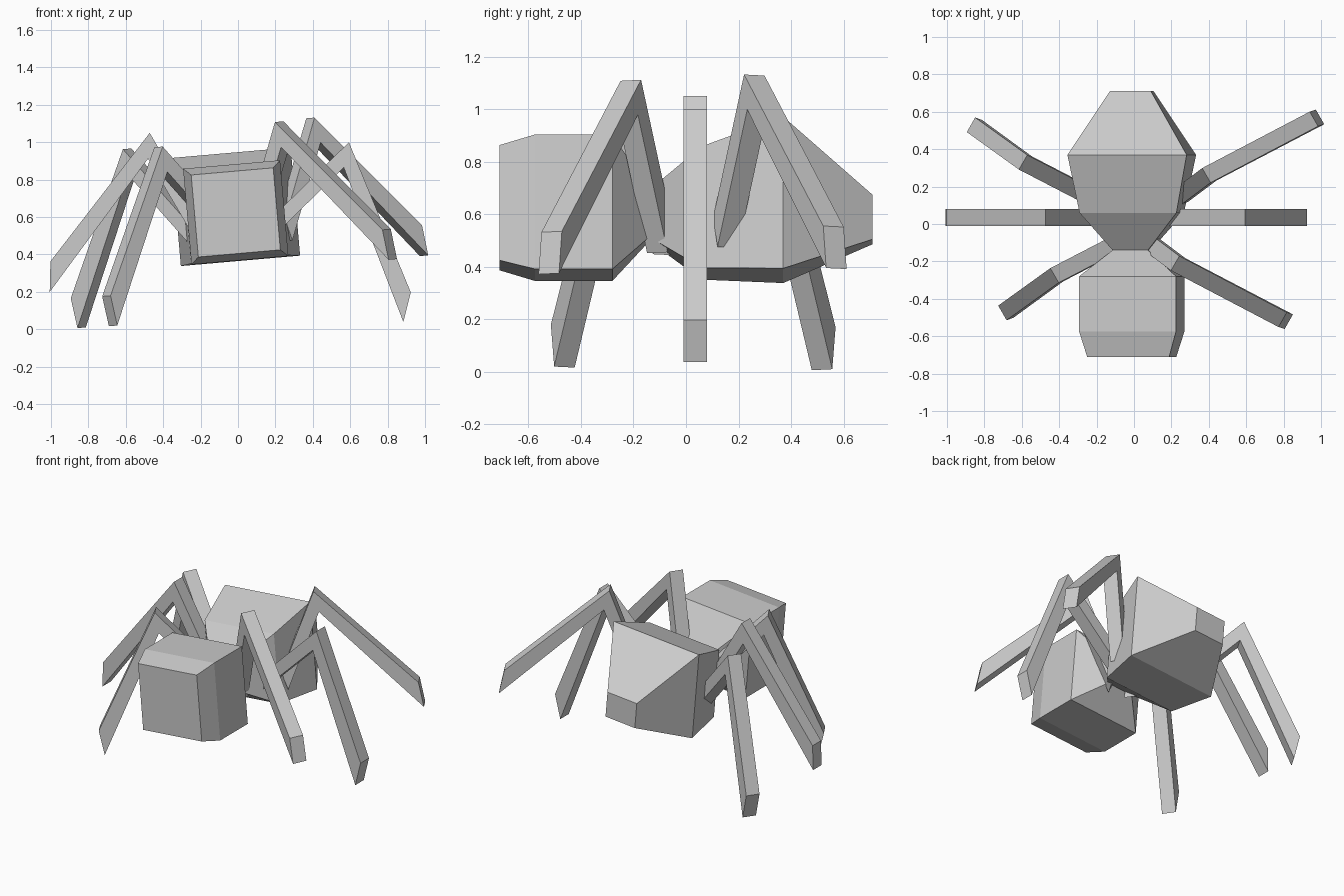
import bpy, bmesh
from math import radians, cos, sin
from mathutils import Matrix, Vector

if "Cube" in bpy.data.objects:
    bpy.data.objects.remove(bpy.data.objects["Cube"])

ROLL = Matrix.Rotation(radians(-5), 4, 'Y')   # whole spider leans a little


def loft(name, rings):
    """Skin a list of equal-length point rings and cap both ends."""
    bm = bmesh.new()
    rows = [[bm.verts.new(p) for p in ring] for ring in rings]
    n = len(rows[0])
    for a, b in zip(rows, rows[1:]):
        for i in range(n):
            j = (i + 1) % n
            bm.faces.new((a[i], a[j], b[j], b[i]))
    bm.faces.new(rows[0])
    bm.faces.new(rows[-1])
    bmesh.ops.recalc_face_normals(bm, faces=bm.faces)
    me = bpy.data.meshes.new(name)
    bm.to_mesh(me)
    bm.free()
    ob = bpy.data.objects.new(name, me)
    bpy.context.collection.objects.link(ob)
    return ob


# Body: head, pinched waist and abdomen as (y, centre z, half width, half height)
sections = [(-0.71, 0.625, 0.22, 0.22), (-0.575, 0.625, 0.26, 0.257),
            (-0.28, 0.625, 0.26, 0.257), (-0.14, 0.595, 0.095, 0.09),
            (0.06, 0.605, 0.26, 0.232), (0.37, 0.655, 0.32, 0.29),
            (0.71, 0.58, 0.11, 0.085)]
rings = []
for y, z, w, h in sections:
    centre = Vector((-0.012, y, z))
    rings.append([centre + ROLL @ Vector((sx * w, 0, sz * h))
                  for sx, sz in ((-1, -1), (1, -1), (1, 1), (-1, 1))])
loft("body", rings)


def polar(angle, along, inset=0.0, side=1):
    """Point along a direction, shifted sideways by inset."""
    a = radians(angle)
    return Vector((along * cos(a) + side * inset * sin(a), 0,
                   along * sin(a) - side * inset * cos(a)))


def leg(name, knee, azimuth, shin):
    """Bent flat-sided leg; the outer knee edge is the origin."""
    thigh = shin - 68                                  # knee to hip direction
    profile = [Vector((0, 0, 0)),
               polar(shin, 0.868), polar(shin, 1.0, 0.097),      # foot
               polar(shin - 34, 0.138),                          # inner knee
               polar(thigh, 0.67, 0.077, -1), polar(thigh, 0.58)]  # hip
    half = Vector((0, 0.045, 0))
    ob = loft(name, [[p - half for p in profile], [p + half for p in profile]])
    ob.data.transform(Matrix.Translation(knee) @ ROLL
                      @ Matrix.Rotation(radians(azimuth), 4, 'Z'))


# Legs: outer knee position, heading and shin slope
leg("front_right_leg", (0.22, -0.21, 1.11), -30, -46)
leg("middle_right_leg", (0.593, 0.035, 1.0), 0, -72.6)
leg("rear_right_leg", (0.387, 0.26, 1.13), 30, -46)
leg("front_left_leg", (-0.425, -0.275, 0.975), 210, -62.5)
leg("middle_left_leg", (-0.472, 0.035, 1.05), 180, -47.3)
leg("rear_left_leg", (-0.593, 0.33, 0.965), 150, -62.5)
